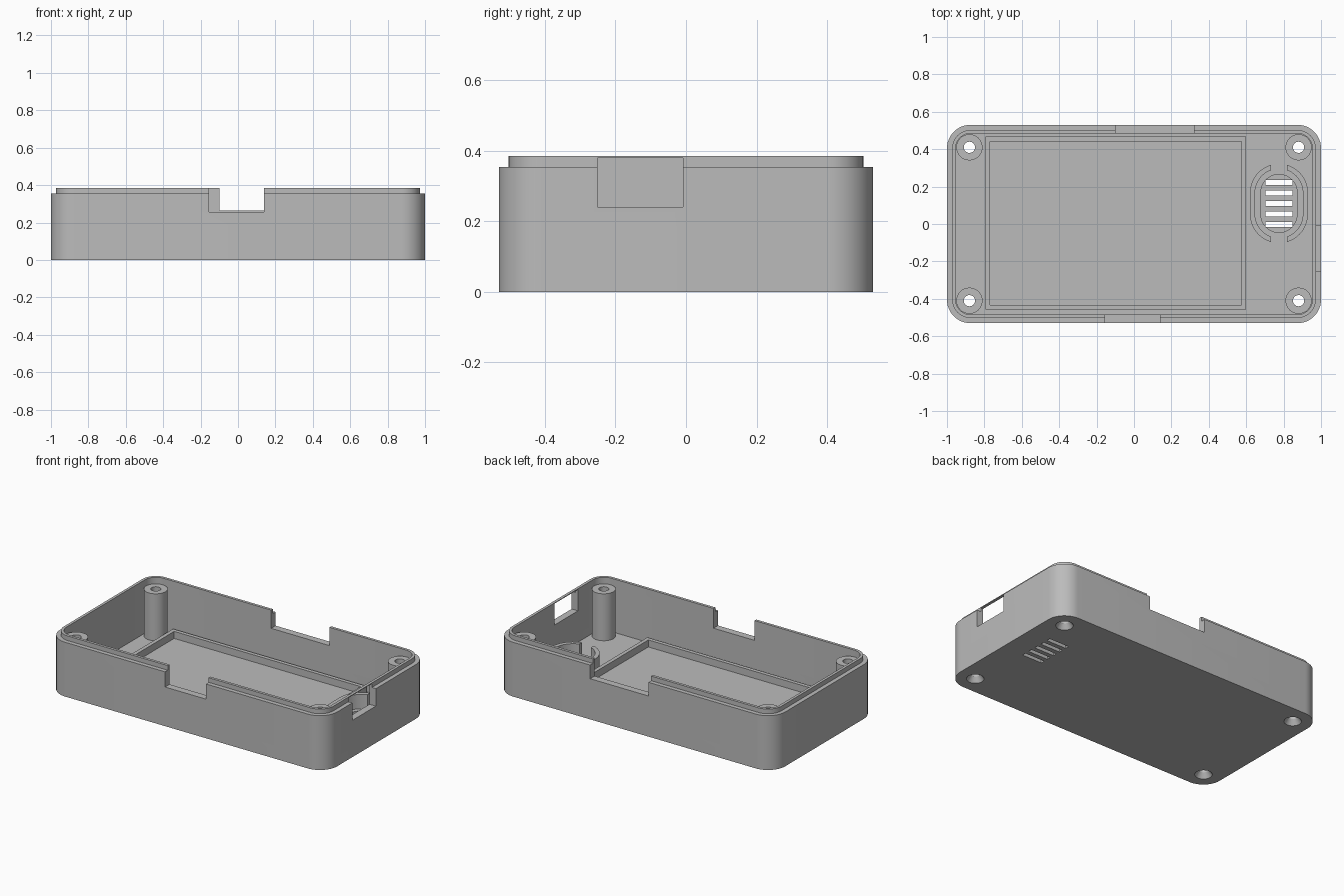
import bpy, bmesh, math

if "Cube" in bpy.data.objects:
    bpy.data.objects.remove(bpy.data.objects["Cube"], do_unlink=True)

grey = bpy.data.materials.new("plain grey")
grey.use_nodes = True
GREY = (0.5, 0.5, 0.5, 1)
grey.diffuse_color = GREY
grey.node_tree.nodes["Principled BSDF"].inputs["Base Color"].default_value = GREY


def prism(name, points, z0, z1):
    """Extrude a closed outline from z0 to z1."""
    bm = bmesh.new()
    face = bm.faces.new([bm.verts.new((x, y, z0)) for x, y in points])
    top = bmesh.ops.extrude_face_region(bm, geom=[face])["geom"]
    bmesh.ops.translate(bm, vec=(0, 0, z1 - z0),
                        verts=[v for v in top if isinstance(v, bmesh.types.BMVert)])
    bmesh.ops.recalc_face_normals(bm, faces=bm.faces)
    return finish(name, bm)


def finish(name, bm):
    mesh = bpy.data.meshes.new(name)
    bm.to_mesh(mesh)
    bm.free()
    mesh.materials.append(grey)
    obj = bpy.data.objects.new(name, mesh)
    bpy.context.collection.objects.link(obj)
    return obj


def rounded(hx, hy, r, cx=0, cy=0, n=12):
    """Outline of a rounded rectangle; a full radius gives a stadium."""
    pts = []
    for k, (sx, sy) in enumerate([(1, 1), (-1, 1), (-1, -1), (1, -1)]):
        for i in range(n + 1):
            a = (k + i / n) * math.pi / 2
            p = (cx + sx * (hx - r) + r * math.cos(a), cy + sy * (hy - r) + r * math.sin(a))
            if not pts or math.dist(p, pts[-1]) > 1e-5:
                pts.append(p)
    return pts if math.dist(pts[0], pts[-1]) > 1e-5 else pts[:-1]


def box(name, x0, x1, y0, y1, z0, z1):
    return prism(name, [(x0, y0), (x1, y0), (x1, y1), (x0, y1)], z0, z1)


def cone(name, x, y, r0, r1, z0, z1):
    bm = bmesh.new()
    bmesh.ops.create_cone(bm, cap_ends=True, segments=32, radius1=r0, radius2=r1, depth=z1 - z0)
    bmesh.ops.translate(bm, vec=(x, y, (z0 + z1) / 2), verts=bm.verts)
    return finish(name, bm)


def combine(target, tool, operation="DIFFERENCE"):
    mod = target.modifiers.new("combine", "BOOLEAN")
    mod.operation, mod.solver, mod.object = operation, "EXACT", tool
    bpy.context.view_layer.objects.active = target
    bpy.ops.object.modifier_apply(modifier=mod.name)
    bpy.data.objects.remove(tool, do_unlink=True)


HX, HY, R = 1.0, 0.53, 0.125
RIM, TOP, FLOOR = 0.354, 0.384, 0.036
LIP, WALL = 0.028, 0.046

# Tray with a stepped lip
tray = prism("tray", rounded(HX, HY, R), 0, RIM)
combine(tray, prism("lip", rounded(HX - LIP, HY - LIP, R - LIP), RIM - 0.1, TOP), "UNION")
combine(tray, prism("cavity", rounded(HX - WALL, HY - WALL, R - WALL), FLOOR, 1))

# Port notches in the front, back and side walls
combine(tray, box("front_notch", -0.155, 0.14, -0.6, -0.45, 0.255, 1))
combine(tray, box("back_notch", -0.1, 0.32, 0.45, 0.6, 0.265, 1))
combine(tray, box("side_notch", 0.9, 1.1, -0.25, -0.008, 0.24, 1))
box("notch_bridge", HX - WALL, HX - LIP, -0.252, -0.006, TOP - 0.005, TOP)

# Screw posts with countersunk holes
for x in (-0.88, 0.88):
    for y in (-0.41, 0.41):
        combine(tray, cone("post", x, y, 0.07, 0.07, 0.01, 0.342), "UNION")
        combine(tray, cone("hole", x, y, 0.03, 0.03, -0.1, 0.5))
        combine(tray, cone("countersink", x, y, 0.056, 0.028, -0.006, 0.036))

# Vent recess and slots through the floor
VX, VY = 0.775, 0.11
combine(tray, prism("recess", rounded(0.097, 0.155, 0.097, VX, VY), 0.022, 0.1))
for i in range(-2, 3):
    y = VY + i * 0.056
    combine(tray, box("slot", VX - 0.072, VX + 0.072, y - 0.013, y + 0.013, -0.1, 0.1))

# Split ring wall around the vent
ring = prism("vent_ring", rounded(0.155, 0.212, 0.155, VX, VY), FLOOR - 0.005, 0.13)
combine(ring, prism("ring_inside", rounded(0.128, 0.185, 0.128, VX, VY), 0, 1))
combine(ring, box("ring_gap", VX - 0.042, VX + 0.042, -0.4, 0.6, 0, 1))

# Low rectangular frame on the floor
frame = box("board_frame", -0.795, 0.6, -0.458, 0.467, FLOOR - 0.005, 0.082)
combine(frame, box("frame_inside", -0.77, 0.575, -0.433, 0.442, 0, 1))

# Smooth curved walls, keep edges crisp
bpy.ops.object.select_all(action="DESELECT")
for obj in (tray, ring):
    obj.select_set(True)
bpy.context.view_layer.objects.active = tray
bpy.ops.object.shade_smooth_by_angle(angle=math.radians(30))
